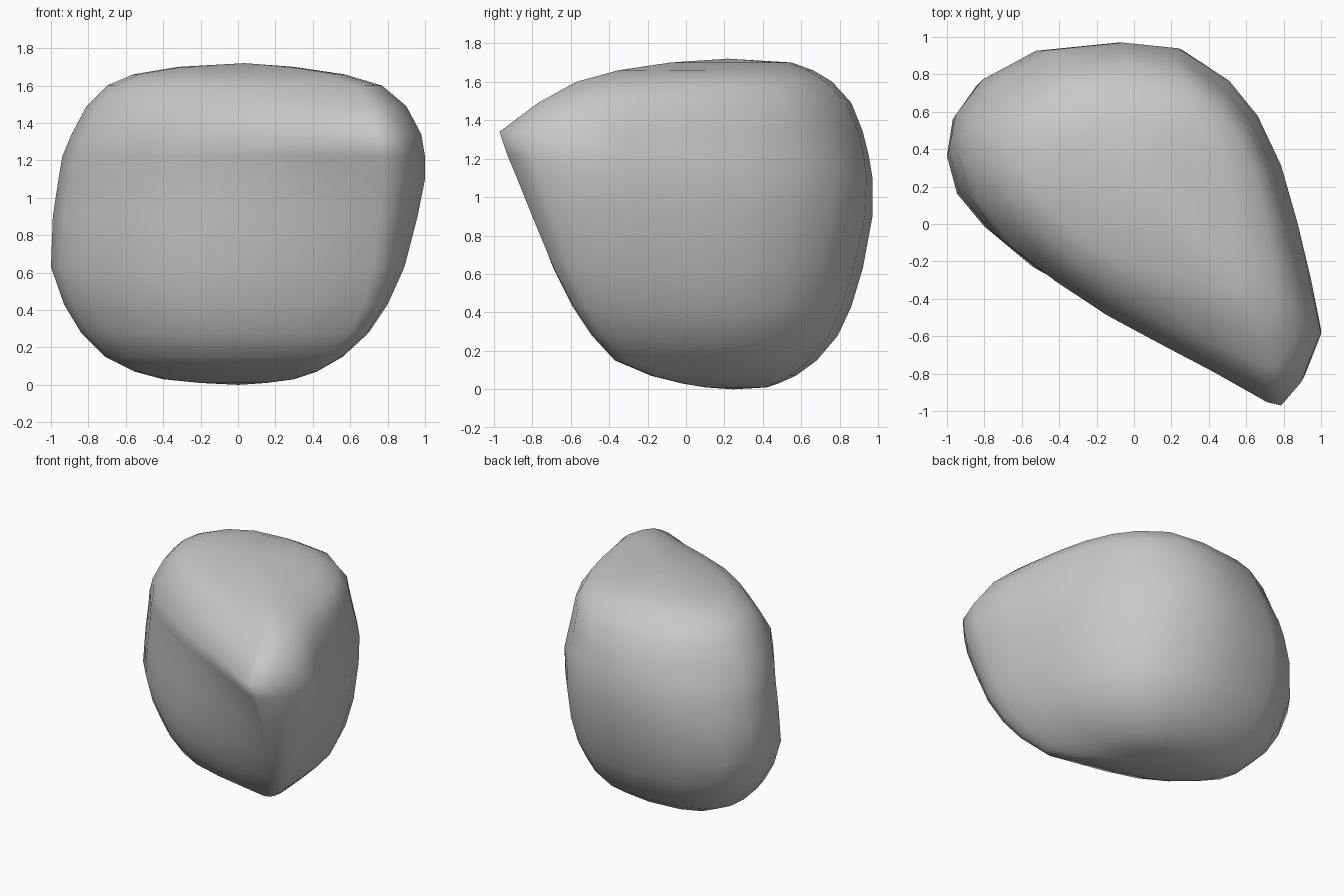
import bpy
import bmesh
from mathutils import Vector

default = bpy.data.objects.get("Cube")
if default:
    bpy.data.objects.remove(default, do_unlink=True)

# Plain grey stone
stone = bpy.data.materials.new("stone_grey")
stone.use_nodes = True
stone_colour = (0.58, 0.58, 0.58, 1)
stone.diffuse_color = stone_colour
shader = stone.node_tree.nodes["Principled BSDF"]
shader.inputs["Base Color"].default_value = stone_colour
shader.inputs["Roughness"].default_value = 0.8

# Outline at the widest height: a broad rear tapering to a nose
WIDE = [(-1, .4), (-.95, .57), (-.78, .76), (-.5, .93), (-.1, .97), (.15, .95),
        (.44, .78), (.6, .6), (.74, .32), (.84, 0), (.93, -.3), (1, -.6),
        (.9, -.84), (.78, -.97), (.7, -.95), (.4, -.78), (.1, -.62),
        (-.2, -.46), (-.5, -.27), (-.75, -.09), (-.93, .15)]

# Outline near the ground: blunter and fuller, matched point for point
BASE = [(-.85, .32), (-.83, .5), (-.74, .65), (-.5, .76), (-.1, .8), (.27, .75),
        (.45, .6), (.56, .43), (.63, .25), (.67, .05), (.69, -.2), (.7, -.36),
        (.69, -.44), (.66, -.49), (.6, -.5), (.35, -.45), (.05, -.39),
        (-.25, -.3), (-.48, -.17), (-.7, .03), (-.81, .16)]

# Layers from the ground up: height, x range, y range, share of the base outline
LAYERS = [
    (.01, -.2, .15, .1, .42, 1),
    (.03, -.4, .3, -.02, .48, 1),
    (.07, -.55, .42, -.18, .57, 1),
    (.15, -.71, .56, -.37, .68, 1),
    (.28, -.84, .7, -.49, .79, 1),
    (.43, -.93, .8, -.59, .86, .9),
    (.63, -1, .89, -.69, .92, .75),
    (.9, -.99, .96, -.8, .97, .5),
    (1.1, -.96, 1, -.88, .97, .3),
    (1.22, -.94, 1, -.93, .95, .15),
    (1.34, -.89, .98, -.97, .92, .1),
    (1.49, -.81, .9, -.77, .86, .35),
    (1.6, -.7, .77, -.57, .76, .65),
    (1.66, -.56, .57, -.35, .66, .8),
    (1.7, -.32, .3, -.08, .55, .8),
]


def fit(values, low, high):
    """Stretch values to span the given range."""
    start, end = min(values), max(values)
    return [low + (v - start) / (end - start) * (high - low) for v in values]


def layer_points(z, x_low, x_high, y_low, y_high, share):
    """Blend the two outlines and size the result for one height."""
    outline = [Vector(w).lerp(Vector(b), share) for w, b in zip(WIDE, BASE)]
    xs = fit([p.x for p in outline], x_low, x_high)
    ys = fit([p.y for p in outline], y_low, y_high)
    return [Vector((x, y, z)) for x, y in zip(xs, ys)]


def cap(bm, ring, height):
    """Close a ring with a fan around a pole."""
    centre = sum((v.co for v in ring), Vector()) / len(ring)
    pole = bm.verts.new((centre.x, centre.y, height))
    for a, b in zip(ring, ring[1:] + ring[:1]):
        bm.faces.new((a, b, pole))


# Loft the boulder through its layers
bm = bmesh.new()
rings = [[bm.verts.new(p) for p in layer_points(*layer)] for layer in LAYERS]
for lower, upper in zip(rings, rings[1:]):
    for i in range(len(WIDE)):
        j = (i + 1) % len(WIDE)
        bm.faces.new((lower[i], lower[j], upper[j], upper[i]))
cap(bm, rings[0], 0)
cap(bm, rings[-1], 1.72)
bmesh.ops.recalc_face_normals(bm, faces=bm.faces)

mesh = bpy.data.meshes.new("boulder")
bm.to_mesh(mesh)
bm.free()
mesh.materials.append(stone)
boulder = bpy.data.objects.new("boulder", mesh)
bpy.context.collection.objects.link(boulder)

# Soft weathered shading
bpy.context.view_layer.objects.active = boulder
boulder.select_set(True)
bpy.ops.object.shade_smooth_by_angle(angle=1.2)
